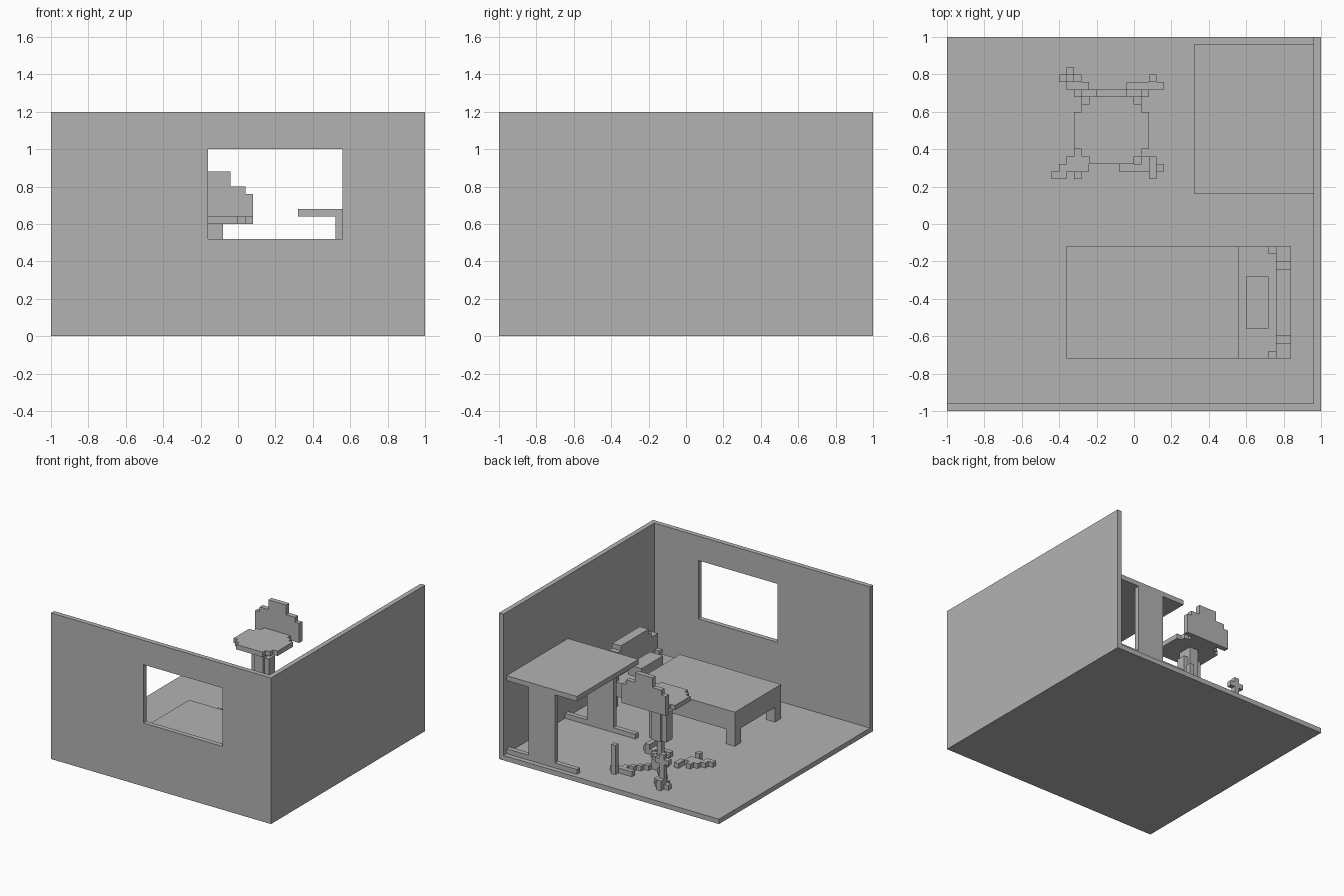
import bpy
import bmesh
from mathutils import Matrix, Vector

old = bpy.data.objects.get("Cube")
if old:
    bpy.data.objects.remove(old, do_unlink=True)

grey = bpy.data.materials.new("plain grey")
grey.use_nodes = True
grey.diffuse_color = (0.45, 0.45, 0.45, 1)
grey.node_tree.nodes["Principled BSDF"].inputs["Base Color"].default_value = grey.diffuse_color

U = 0.04  # block size


def blocks(name, *boxes):
    """One object from boxes given as (x0, x1, y0, y1, z0, z1)."""
    bm = bmesh.new()
    for x0, x1, y0, y1, z0, z1 in boxes:
        lo, hi = Vector((x0, y0, z0)), Vector((x1, y1, z1))
        bmesh.ops.create_cube(bm, size=1, matrix=Matrix.Translation((lo + hi) / 2)
                              @ Matrix.Diagonal((*(hi - lo), 1)))
    mesh = bpy.data.meshes.new(name)
    bm.to_mesh(mesh)
    bm.free()
    mesh.materials.append(grey)
    obj = bpy.data.objects.new(name, mesh)
    bpy.context.collection.objects.link(obj)
    return obj


def cell(x, y, z0, z1):
    """A column one block wide, from its low corner."""
    return (x, x + U, y, y + U, z0, z1)


# Room shell
blocks("floor", (-1, 1, -1, 1, 0, U))
blocks("side_wall", (0.96, 1, -0.96, 1, U, 1.2))
blocks("window_wall",
       (-1, 1, -1, -0.96, U, 0.52), (-1, 1, -1, -0.96, 1, 1.2),
       (-1, -0.16, -1, -0.96, 0.52, 1), (0.56, 1, -1, -0.96, 0.52, 1))

# Desk: top plus two I-shaped ends
blocks("desk_top", (0.32, 0.96, 0.16, 0.96, 0.64, 0.68))
for name, y in (("front", 0.16), ("back", 0.92)):
    blocks("desk_leg_" + name, (0.52, 0.76, y, y + U, 0.08, 0.64))
    blocks("desk_foot_" + name, (0.32, 0.96, y, y + U, U, 0.08))

# Bed
blocks("bed_blanket", (-0.36, 0.56, -0.72, -0.12, 0.16, 0.32))
blocks("bed_sheet", (0.56, 0.76, -0.72, -0.12, 0.16, 0.28))
blocks("pillow", (0.60, 0.72, -0.56, -0.28, 0.28, 0.36))
for side, y in (("right", -0.72), ("left", -0.20)):
    blocks("bed_leg_foot_" + side, (-0.36, -0.28, y, y + 0.08, U, 0.16))
    blocks("bed_leg_head_" + side, (0.76, 0.84, y, y + 0.08, U, 0.16))
blocks("bed_corner_posts", cell(0.72, -0.72, 0.28, 0.32), cell(0.72, -0.16, 0.28, 0.32))
blocks("headboard", *[(0.76, 0.84, -0.42 - w, -0.42 + w, z0, z1) for w, z0, z1 in
                      ((0.30, 0.16, 0.44), (0.22, 0.44, 0.48), (0.18, 0.48, 0.52))])

# Chair: stepped seat and backrest, centred on cx, cy
cx, cy = -0.12, 0.50
blocks("chair_seat", *[(cx - wx, cx + wx, cy - wy, cy + wy, 0.60, 0.64)
                       for wx, wy in ((0.20, 0.10), (0.16, 0.14), (0.12, 0.18))])
blocks("chair_back", *[(cx - w, cx + w, 0.68, 0.72, z0, z1) for w, z0, z1 in
                       ((0.20, 0.60, 0.76), (0.16, 0.76, 0.80), (0.08, 0.80, 0.88))])
blocks("chair_collar",
       (cx - 0.08, cx + 0.08, cy - U, cy + U, 0.28, 0.52),
       (cx - U, cx + U, cy - 0.06, cy + 0.06, 0.28, 0.60))
blocks("chair_stem", (cx - 0.02, cx + 0.02, cy - 0.02, cy + 0.02, U, 0.28))
blocks("chair_hub", (cx - U, cx + U, cy - 0.06, cy + 0.06, U, 0.12))

# Four stepped arms run out from the hub along the floor
ends = {"front_right": (-0.40, 0.26), "front_left": (0.12, 0.30),
        "back_right": (-0.34, 0.78), "back_left": (0.12, 0.76)}
for name, (ex, ey) in ends.items():
    steps = []
    for i in range(1, 8):
        t = i / 7
        x = round((cx + (ex - cx) * t) / U - 0.5) * U
        y = round((cy + (ey - cy) * t) / U - 0.5) * U
        steps.append(cell(x, y, U, 0.08))
    blocks("chair_arm_" + name, *steps)

# Castors and uprights at the arm ends
blocks("castor_front_right", (-0.44, -0.36, 0.24, 0.28, U, 0.08),
       (-0.36, -0.24, 0.28, 0.36, U, 0.08), cell(-0.32, 0.24, U, 0.12))
blocks("castor_front_left", (-0.08, 0.16, 0.28, 0.32, U, 0.08),
       (0.08, 0.12, 0.24, 0.36, U, 0.12))
blocks("castor_back_right", (-0.40, -0.28, 0.76, 0.80, U, 0.08),
       (-0.36, -0.24, 0.72, 0.76, U, 0.08), (-0.36, -0.32, 0.76, 0.84, U, 0.12))
blocks("castor_back_left", (-0.04, 0.16, 0.72, 0.76, U, 0.08),
       cell(0.08, 0.76, U, 0.28))
blocks("castor_knob", cell(-0.36, 0.76, 0.12, 0.32),
       (-0.40, -0.28, 0.76, 0.80, 0.24, 0.28))
